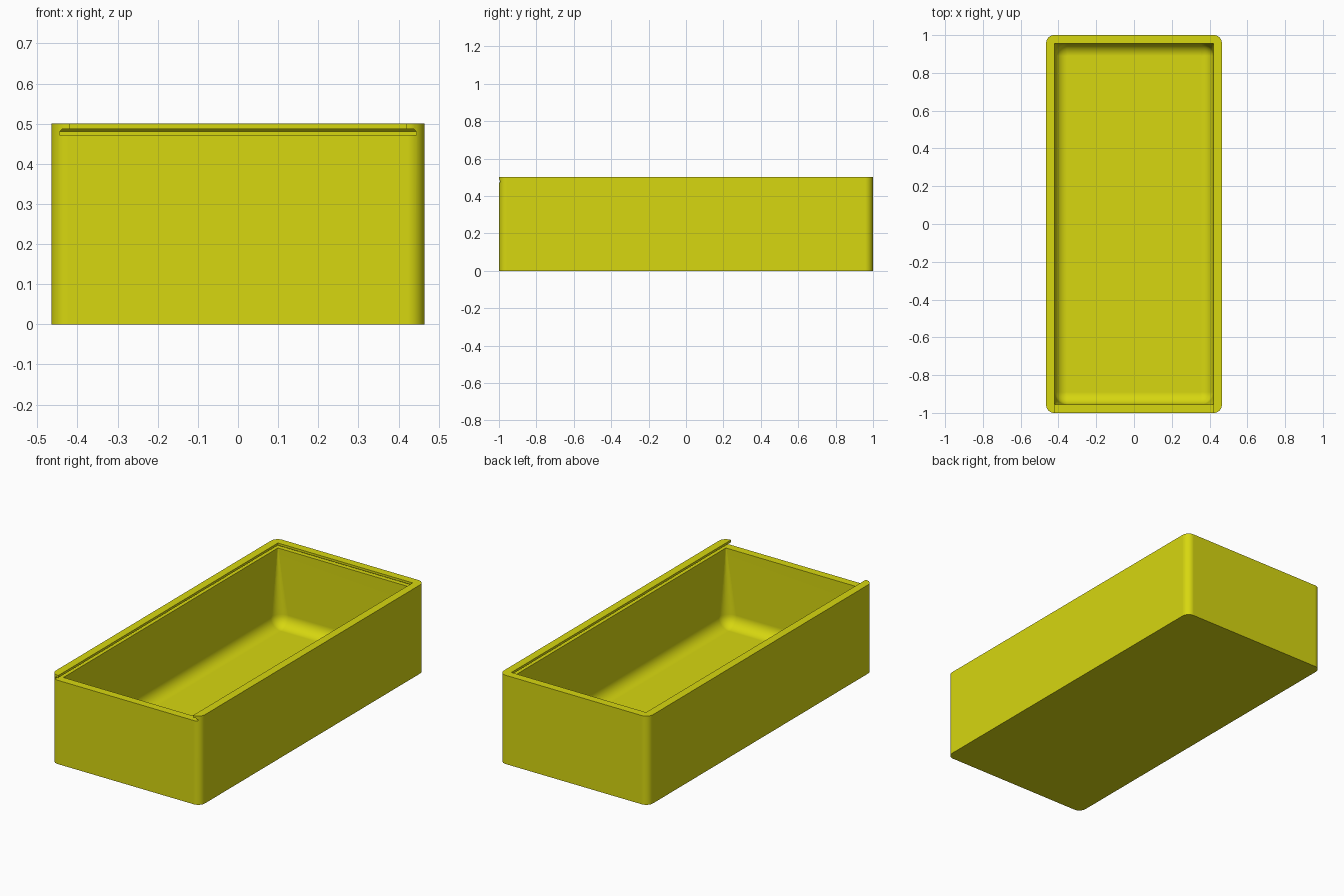
import bpy, bmesh, math

if "Cube" in bpy.data.objects:
    bpy.data.objects.remove(bpy.data.objects["Cube"])

HX, HY, H = 0.465, 1.0, 0.5        # outer half sizes and height
IX, IY = 0.42, 0.955               # inner half sizes
FLOOR, FILLET = 0.045, 0.065       # floor height and floor rounding


def rounded_ring(hx, hy, r, z, n=8):
    """Counter-clockwise rounded rectangle at height z."""
    pts = []
    for k, (sx, sy) in enumerate([(1, 1), (-1, 1), (-1, -1), (1, -1)]):
        for i in range(n + 1):
            a = math.pi / 2 * (k + i / n)
            pts.append((sx * (hx - r) + r * math.cos(a),
                        sy * (hy - r) + r * math.sin(a), z))
    return pts


def slot_ring(hx, back, z):
    """Rectangle that runs out past the front of the box."""
    return [(hx, -1.1, z), (hx, back, z), (-hx, back, z), (-hx, -1.1, z)]


def loft(name, rings):
    """Solid skinned through rings listed from bottom to top."""
    bm = bmesh.new()
    loops = [[bm.verts.new(p) for p in ring] for ring in rings]
    n = len(loops[0])
    for lo, hi in zip(loops, loops[1:]):
        for i in range(n):
            j = (i + 1) % n
            bm.faces.new((lo[i], lo[j], hi[j], hi[i]))
    bm.faces.new(loops[0][::-1])
    bm.faces.new(loops[-1])
    bmesh.ops.recalc_face_normals(bm, faces=bm.faces)
    mesh = bpy.data.meshes.new(name)
    bm.to_mesh(mesh)
    bm.free()
    obj = bpy.data.objects.new(name, mesh)
    bpy.context.collection.objects.link(obj)
    return obj


# Outer block with rounded upright corners
box = loft("box_body", [rounded_ring(HX, HY, 0.042, z) for z in (0, H)])

# Cavity: rounded floor edge, upright corners that sharpen toward the top
rings = []
for i in range(9):
    a = math.pi / 2 * i / 8
    r = max(FILLET * math.sin(a), 0.002)
    inset = FILLET * (1 - math.sin(a))
    rings.append(rounded_ring(IX - inset, IY - inset, r,
                              FLOOR + FILLET * (1 - math.cos(a))))
rings.append(rounded_ring(IX, IY, 0.003, 0.476))
cavity = loft("cavity_cutter", rings)

# Lid groove: undercut on the sides and back, open at the front
groove = loft("groove_cutter", [
    slot_ring(0.445, 0.98, 0.472), slot_ring(0.445, 0.98, 0.480),
    slot_ring(0.437, 0.972, 0.487), slot_ring(IX, IY, 0.487),
    slot_ring(IX, IY, 0.6)])

# Cut the block
bpy.context.view_layer.objects.active = box
box.select_set(True)
for cutter in (cavity, groove):
    mod = box.modifiers.new("cut", 'BOOLEAN')
    mod.operation, mod.solver, mod.object = 'DIFFERENCE', 'EXACT', cutter
    bpy.ops.object.modifier_apply(modifier=mod.name)
    bpy.data.objects.remove(cutter)

# Colour and shading
yellow = bpy.data.materials.new("olive_yellow")
yellow.diffuse_color = (0.68, 0.68, 0.005, 1)
yellow.use_nodes = True
yellow.node_tree.nodes["Principled BSDF"].inputs["Base Color"].default_value = yellow.diffuse_color
box.data.materials.clear()
box.data.materials.append(yellow)
bpy.ops.object.shade_smooth_by_angle(angle=math.radians(30))
weighted = box.modifiers.new("flat_sides", 'WEIGHTED_NORMAL')
weighted.keep_sharp = True
